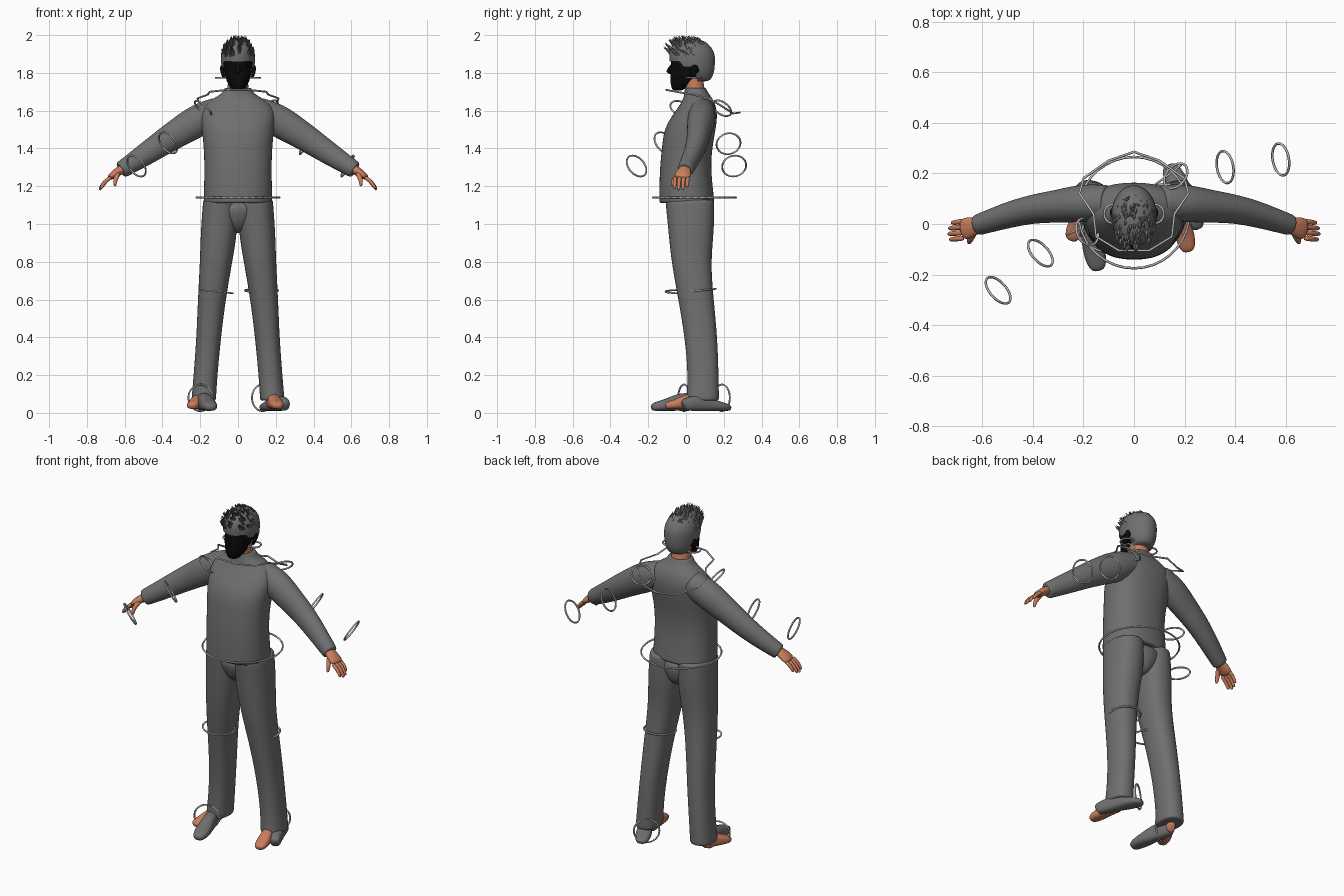
import bpy, bmesh, math, random
from mathutils import Vector

cube = bpy.data.objects.get("Cube")
if cube:
    bpy.data.objects.remove(cube, do_unlink=True)
random.seed(4)
X, Y, Z = Vector((1, 0, 0)), Vector((0, 1, 0)), Vector((0, 0, 1))


def material(name, r, g, b):
    m = bpy.data.materials.new(name)
    m.use_nodes = True
    m.diffuse_color = (r, g, b, 1)
    m.node_tree.nodes["Principled BSDF"].inputs["Base Color"].default_value = (r, g, b, 1)
    return m


CLOTH = material("grey cloth", .16, .16, .16)
SKIN = material("warm skin", .6, .21, .11)
FACE = material("black face", .003, .003, .003)
WIRE = material("light grey wire", .5, .5, .5)


def finish(bm, name, mat, smooth=True, subdiv=0):
    bmesh.ops.recalc_face_normals(bm, faces=bm.faces)
    me = bpy.data.meshes.new(name)
    bm.to_mesh(me)
    bm.free()
    me.materials.append(mat)
    for p in me.polygons:
        p.use_smooth = smooth
    ob = bpy.data.objects.new(name, me)
    bpy.context.scene.collection.objects.link(ob)
    if subdiv:
        mod = ob.modifiers.new("Smooth", 'SUBSURF')
        mod.levels = mod.render_levels = subdiv
    return ob


def loft(name, sections, mat, ref=X, flat=False, sides=16, power=2.0,
         crisp=False, keep=None, subdiv=2):
    """Skin oval sections (x, y, z, half width, half depth) along a path."""
    secs = [(Vector(s[:3]), s[3], s[4]) for s in sections]
    if crisp:  # doubled end sections hold a firm hem
        for i, j in ((0, 1), (-1, -2)):
            c = secs[i][0].lerp(secs[j][0], .03)
            extra = (c, secs[i][1], secs[i][2])
            secs.insert(1 if i == 0 else len(secs) - 1, extra)
    bm = bmesh.new()
    rings = []
    for i, (c, a, b) in enumerate(secs):
        t = Z if flat else (secs[min(i + 1, len(secs) - 1)][0] - secs[max(i - 1, 0)][0]).normalized()
        u = (ref - t * ref.dot(t)).normalized()
        v = t.cross(u)
        ring = []
        for k in range(sides):
            w = math.tau * k / sides
            cs, sn = math.cos(w), math.sin(w)
            px = math.copysign(abs(cs) ** (2 / power), cs)
            py = math.copysign(abs(sn) ** (2 / power), sn)
            ring.append(bm.verts.new(c + u * a * px + v * b * py))
        rings.append(ring)
    for lo, hi in zip(rings, rings[1:]):
        for k in range(sides):
            n = (k + 1) % sides
            bm.faces.new((lo[k], lo[n], hi[n], hi[k]))
    bm.faces.new(rings[0])
    bm.faces.new(rings[-1])
    if keep:
        drop = [f for f in bm.faces if not keep(f.calc_center_median())]
        bmesh.ops.delete(bm, geom=drop, context='FACES')
    return finish(bm, name, mat, subdiv=subdiv)


def ring(name, centre, normal, radius):
    bpy.ops.mesh.primitive_torus_add(
        location=centre, rotation=Vector(normal).to_track_quat('Z', 'Y').to_euler(),
        major_radius=radius, minor_radius=.005, major_segments=36, minor_segments=6)
    ob = bpy.context.object
    ob.name = name
    ob.data.materials.append(WIRE)
    bpy.ops.object.shade_smooth()


def foot(name, heel, toe, mat, width, height, base):
    """Low rounded foot shape, tallest near the heel."""
    heel, toe = Vector(heel), Vector(toe)
    side = (toe - heel).cross(Z)
    secs = []
    for t, w, h in ((0, .5, .6), (.06, .75, .85), (.3, .85, 1), (.5, .95, .9),
                    (.72, 1.1, .62), (.92, .9, .48), (1, .5, .3)):
        c = heel.lerp(toe, t)
        secs.append((c.x, c.y, base + h * height / 2, width * w, h * height / 2))
    loft(name, secs, mat, ref=side, power=2.5)


# Sweater, hips and neck
loft("sweater", [(0, .005, 1.11, .183, .147), (0, 0, 1.2, .181, .142), (0, -.003, 1.3, .179, .136),
                 (0, .005, 1.4, .182, .134), (0, .02, 1.5, .192, .138), (0, .045, 1.57, .2, .122),
                 (0, .06, 1.62, .19, .1), (0, .065, 1.66, .14, .08), (0, .055, 1.69, .085, .065),
                 (0, .05, 1.72, .07, .056)], CLOTH, flat=True, sides=24, power=2.3, crisp=True)
loft("trouser_seat", [(0, .02, 1.13, .16, .13), (0, .025, 1.05, .14, .125),
                      (0, .03, .99, .08, .1), (0, .03, .95, .03, .06)], CLOTH, flat=True)
loft("neck", [(0, .06, 1.64, .06, .055), (0, .045, 1.72, .056, .054), (0, .03, 1.8, .054, .054)],
     SKIN, flat=True, crisp=True)

# Legs, arms and hands, mirrored left and right
for s, label in ((1, "left"), (-1, "right")):
    loft(label + "_trouser_leg",
         [(s * x, y, z, a, b) for x, y, z, a, b in (
             (.093, .02, 1.13, .093, .132), (.099, .028, .97, .1, .124), (.116, .026, .8, .087, .106),
             (.139, .053, .6, .075, .095), (.155, .08, .4, .066, .088), (.172, .092, .2, .064, .082),
             (.182, .088, .065, .066, .088))], CLOTH, flat=True, power=2.3, crisp=True)
    loft(label + "_sleeve",
         [(s * x, y, z, a, b) for x, y, z, a, b in (
             (.1, .085, 1.6, .07, .075), (.2, .083, 1.555, .078, .09), (.3, .07, 1.495, .066, .08),
             (.4, .06, 1.43, .058, .07), (.5, .035, 1.362, .052, .06), (.62, -.005, 1.285, .042, .046))],
         CLOTH, ref=Y, crisp=True)
    loft(label + "_palm",
         [(s * x, y, z, a, b) for x, y, z, a, b in (
             (.59, 0, 1.3, .03, .027), (.625, -.008, 1.285, .034, .025),
             (.655, -.016, 1.263, .046, .022), (.685, -.022, 1.242, .042, .016))], SKIN, ref=Y, sides=12)
    for i, finger in enumerate(("index", "middle", "ring", "little")):
        y = -.055 + .022 * i
        reach = (.94, 1.05, 1, .82)[i]
        loft(f"{label}_{finger}_finger",
             [(s * (.67 + dx * reach), y + dy, 1.25 - dz * reach, r, r) for dx, dy, dz, r in (
                 (0, 0, 0, .012), (.028, -.003, .02, .0115), (.047, -.005, .042, .0105),
                 (.058, -.006, .062, .009), (.06, -.006, .068, .005))], SKIN, ref=Y, sides=8, subdiv=1)
    loft(label + "_thumb",
         [(s * x, y, z, r, r) for x, y, z, r in (
             (.63, -.03, 1.275, .016), (.645, -.058, 1.248, .014),
             (.652, -.07, 1.222, .012), (.65, -.074, 1.198, .007))], SKIN, ref=Y, sides=8, subdiv=1)

# Shoes have swung away from the bare feet
foot("right_shoe", (-.2, .09, 0), (-.14, -.185, 0), CLOTH, .042, .1, .01)
foot("left_shoe", (.255, -.015, 0), (.135, .235, 0), CLOTH, .042, .085, .01)
foot("right_bare_foot", (-.18, .11, 0), (-.25, -.065, 0), SKIN, .034, .085, .02)
foot("left_bare_foot", (.17, .1, 0), (.215, -.11, 0), SKIN, .036, .085, .02)

# Head
loft("head", [(0, -.045, 1.705, .025, .025), (0, -.034, 1.725, .045, .045), (0, -.015, 1.755, .062, .07),
              (0, .008, 1.8, .072, .094), (0, .028, 1.85, .079, .11), (0, .03, 1.9, .079, .112),
              (0, .025, 1.945, .06, .09), (0, .02, 1.965, .03, .04)], FACE, flat=True)
loft("nose", [(0, -.07, 1.85, .008, .01), (0, -.085, 1.82, .013, .016),
              (0, -.092, 1.805, .016, .016), (0, -.08, 1.793, .012, .012)], FACE, flat=True, sides=8, subdiv=1)
for s, label in ((1, "left"), (-1, "right")):
    loft(label + "_ear", [(s * .077, .035, 1.772, .006, .01), (s * .082, .04, 1.8, .012, .02),
                          (s * .086, .046, 1.83, .012, .022), (s * .084, .046, 1.845, .006, .012)],
         FACE, flat=True, sides=8, subdiv=1)


def hair_area(c):
    return c.z > 1.87 or (c.z > 1.835 and c.y > -.02) or c.y > .062


hair = loft("hair_cap", [(0, .068, 1.752, .052, .055), (0, .055, 1.775, .068, .082), (0, .045, 1.8, .082, .104),
                         (0, .038, 1.83, .088, .115), (0, .034, 1.86, .091, .121), (0, .032, 1.895, .091, .123),
                         (0, .027, 1.935, .081, .112), (0, .022, 1.967, .056, .078), (0, .02, 1.98, .02, .03)],
            CLOTH, flat=True, sides=24, keep=hair_area, subdiv=1)

# Hair tufts sweeping forward and up
bm = bmesh.new()
core = Vector((0, .028, 1.885))
for i in range(150):
    az = random.uniform(0, math.tau)
    tilt = math.acos(random.uniform(.02, 1))
    n = Vector((math.sin(tilt) * math.cos(az), math.sin(tilt) * math.sin(az), math.cos(tilt)))
    base = core + Vector((n.x * .084, n.y * .114, n.z * .085))
    front = max(0, min(1, (.08 - base.y) / .14))
    aim = (n * .35 + Vector((-n.x * .3, -.5, .25 + .5 * front))).normalized()
    length = random.uniform(.028, .04) + .018 * front
    u = aim.orthogonal().normalized()
    v = aim.cross(u)
    r = random.uniform(.009, .014)
    tip = bm.verts.new(base + aim * length)
    tip.co.z = min(tip.co.z, 2)
    feet = [bm.verts.new(base - n * .006 + (u * math.cos(k * math.tau / 5) + v * math.sin(k * math.tau / 5)) * r)
            for k in range(5)]
    for k in range(5):
        bm.faces.new((feet[k], feet[(k + 1) % 5], tip))
finish(bm, "hair_tufts", CLOTH, smooth=False)

# Wire control rings
ring("waist_ring", (0, .045, 1.14), Z, .22)
ring("right_knee_ring", (-.115, -.02, .642), (.1, 0, 1), .088)
ring("left_knee_ring", (.125, .07, .648), (0, -.1, 1), .088)
ring("right_elbow_ring", (-.37, -.115, 1.43), (-.65, -.58, -.5), .064)
ring("right_wrist_ring", (-.537, -.262, 1.307), (-.65, -.58, -.5), .064)
ring("left_elbow_ring", (.36, .225, 1.425), (.85, .15, -.5), .064)
ring("left_wrist_ring", (.58, .255, 1.307), (.85, .15, -.5), .064)
ring("right_shoulder_ring", (-.185, -.03, 1.613), (-.6, -.3, -.7), .056)
ring("left_shoulder_ring", (.165, .19, 1.613), (.6, -.5, -.7), .056)
ring("right_ankle_ring", (-.2, -.01, .08), (.45, -.9, 0), .07)
ring("left_ankle_ring", (.13, .19, .08), (-.6, .8, 0), .07)
for s, label in ((1, "left"), (-1, "right")):
    ring(label + "_ear_ring", (s * .08, .04, 1.775), Z, .038)

# Yoke wire: low behind the back, high in front of the neck
half = [(.1, .25, 1.585), (.2, .18, 1.63), (.215, .12, 1.665), (.16, .04, 1.685),
        (.15, -.05, 1.7), (.06, -.105, 1.71)]
path = [(0, .285, 1.59)] + half + [(-x, y, z) for x, y, z in reversed(half)]
curve = bpy.data.curves.new("yoke_wire", 'CURVE')
curve.dimensions = '3D'
curve.bevel_depth = .005
curve.bevel_resolution = 1
spline = curve.splines.new('POLY')
spline.points.add(len(path) - 1)
for p, co in zip(spline.points, path):
    p.co = (*co, 1)
spline.use_cyclic_u = True
curve.materials.append(WIRE)
bpy.context.scene.collection.objects.link(bpy.data.objects.new("yoke_wire", curve))
